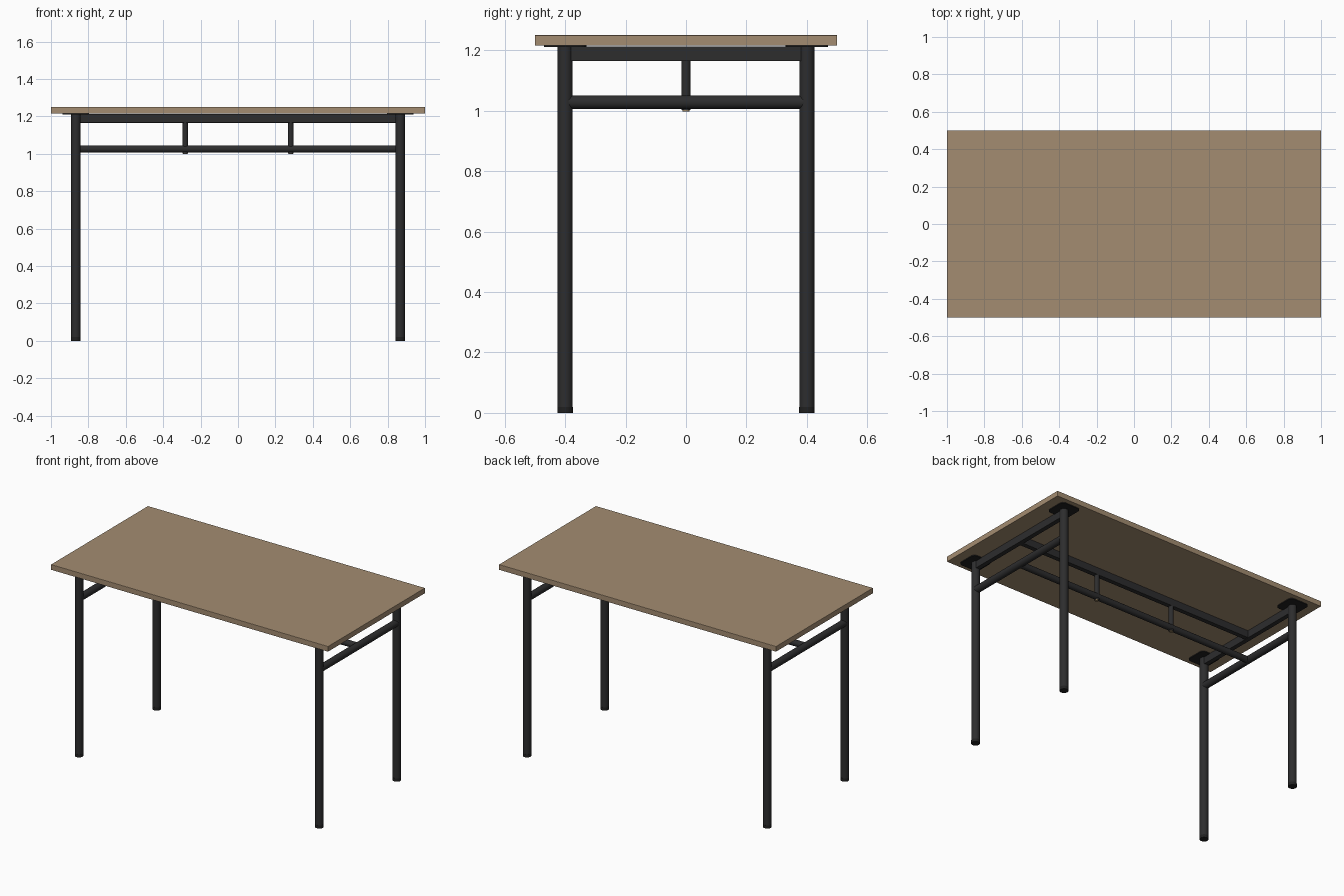
import bpy, math
from mathutils import Vector

if "Cube" in bpy.data.objects:
    bpy.data.objects.remove(bpy.data.objects["Cube"])


def mat(name, rgb):
    m = bpy.data.materials.new(name)
    m.diffuse_color = (*rgb, 1)
    m.use_nodes = True
    m.node_tree.nodes["Principled BSDF"].inputs["Base Color"].default_value = m.diffuse_color
    return m


WOOD = mat("light_wood", (0.37, 0.265, 0.165))
METAL = mat("black_metal", (0.026, 0.026, 0.027))
RUBBER = mat("black_rubber", (0.015, 0.015, 0.015))
BRASS = mat("brass", (0.35, 0.25, 0.13))


def finish(name, m, bevel=0, segments=2):
    o = bpy.context.object
    o.name = name
    o.data.materials.append(m)
    if bevel:
        b = o.modifiers.new("bevel", 'BEVEL')
        b.width, b.segments = bevel, segments
    return o


def box(name, centre, size, m, bevel=0):
    bpy.ops.mesh.primitive_cube_add(size=1, location=centre)
    bpy.context.object.scale = size
    bpy.ops.object.transform_apply(location=False, rotation=False, scale=True)
    return finish(name, m, bevel)


def tube(name, a, b, r, m, sides=32):
    a, b = Vector(a), Vector(b)
    d = b - a
    bpy.ops.mesh.primitive_cylinder_add(vertices=sides, radius=r, depth=d.length,
                                        location=(a + b) / 2,
                                        rotation=d.to_track_quat('Z', 'Y').to_euler())
    bpy.ops.object.shade_smooth_by_angle(angle=math.radians(40))
    return finish(name, m)


LX, LY, LR = 0.867, 0.40, 0.025
TOP_Z, UNDER = 1.25, 1.215

# Table top
box("table_top", (0, 0, (TOP_Z + UNDER) / 2), (2, 1, TOP_Z - UNDER), WOOD, 0.002)

for sx, xn in ((-1, "left"), (1, "right")):
    x = sx * LX
    for sy, yn in ((-1, "front"), (1, "back")):
        y = sy * LY
        # Leg, foot and mounting plate
        tube(f"{yn}_{xn}_leg", (x, y, 0.02), (x, y, 1.211), LR, METAL)
        tube(f"{yn}_{xn}_foot", (x, y, 0), (x, y, 0.02), LR + 0.0005, RUBBER)
        p = box(f"{yn}_{xn}_mounting_plate", (x, y, 1.2125), (0.14, 0.14, 0.005), RUBBER)
        # Round only the plate's upright corners
        w = p.data.attributes.new("bevel_weight_edge", 'FLOAT', 'EDGE')
        for e in p.data.edges:
            a, b = (p.data.vertices[i].co for i in e.vertices)
            w.data[e.index].value = float(abs(a.z - b.z) > 0.001)
        bv = p.modifiers.new("corners", 'BEVEL')
        bv.limit_method, bv.width, bv.segments = 'WEIGHT', 0.025, 4
    # End rails between the legs
    box(f"{xn}_upper_rail", (x, 0, 1.1885), (0.03, 2 * LY - 0.03, 0.049), METAL, 0.002)
    tube(f"{xn}_lower_rail", (x, -LY, 1.028), (x, LY, 1.028), 0.0225, METAL)
    # Strut with its bolt cap
    sxp = sx * 0.282
    tube(f"{xn}_strut", (sxp, 0, 1.003), (sxp, 0, 1.17), 0.015, METAL, 24)
    tube(f"{xn}_bolt_cap", (sxp, 0, 0.998), (sxp, 0, 1.004), 0.011, BRASS, 24)

# Long centre rails
box("long_upper_rail", (0, 0, 1.1895), (2 * LX - 0.02, 0.03, 0.047), METAL, 0.002)
tube("long_lower_rail", (-LX, 0, 1.026), (LX, 0, 1.026), 0.02, METAL)
